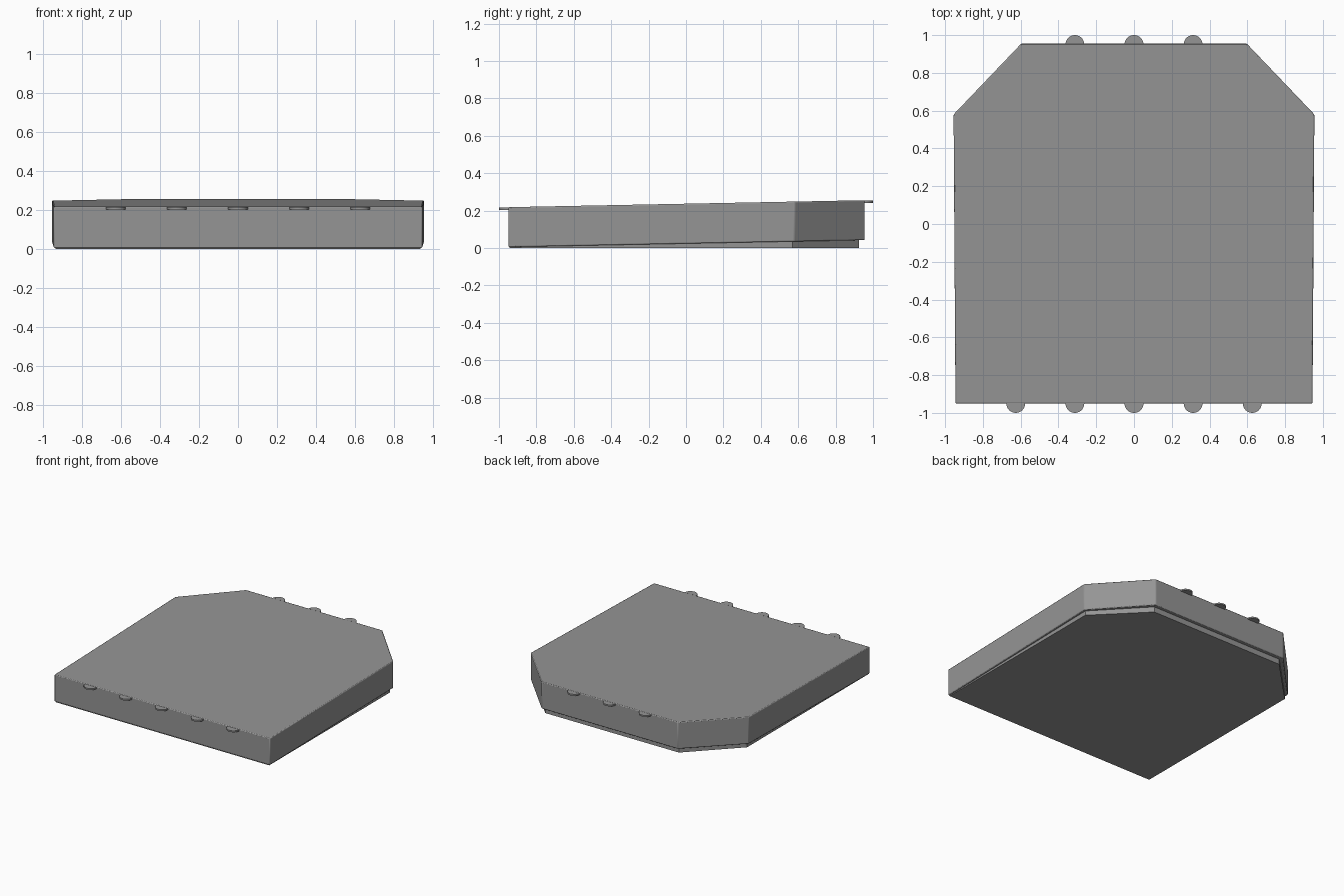
import bpy, bmesh, math

if "Cube" in bpy.data.objects:
    bpy.data.objects.remove(bpy.data.objects["Cube"])

grey = bpy.data.materials.new("mid grey")
grey.use_nodes = True
COLOUR = (0.3, 0.3, 0.3, 1)
grey.diffuse_color = COLOUR
grey.node_tree.nodes["Principled BSDF"].inputs["Base Color"].default_value = COLOUR


def slab(name, half_outline, bottom, top, bevel=0):
    """Closed slab from the left half of an outline; bottom and top give z for each y."""
    outline = half_outline + [(-x, y) for x, y in reversed(half_outline)]
    bm = bmesh.new()
    low = [bm.verts.new((x, y, bottom(y))) for x, y in outline]
    high = [bm.verts.new((x, y, top(y))) for x, y in outline]
    bm.faces.new(reversed(low))
    bm.faces.new(high)
    for i in range(len(outline)):
        j = (i + 1) % len(outline)
        bm.faces.new((low[i], low[j], high[j], high[i]))
    bmesh.ops.recalc_face_normals(bm, faces=bm.faces)
    mesh = bpy.data.meshes.new(name)
    bm.to_mesh(mesh)
    bm.free()
    mesh.materials.append(grey)
    obj = bpy.data.objects.new(name, mesh)
    bpy.context.collection.objects.link(obj)
    if bevel:
        mod = obj.modifiers.new("soft edges", "BEVEL")
        mod.width = bevel
        mod.segments = 2
    return obj


def slope(z):
    """Height of a surface that rises gently towards the back."""
    return lambda y: z + 0.0195 * y


def level(z):
    return lambda y: z


# Main tilted body with two cut back corners
slab("main_body", [(0.945, -0.95), (0.955, 0.58), (0.597, 0.955)],
     slope(0.024), slope(0.237), bevel=0.006)

# Slightly smaller base that sits level on the ground
slab("base", [(0.935, -0.945), (0.935, 0.57), (0.585, 0.925)],
     level(0), slope(0.03))


# Half-round tabs along the front and back edges
def tab(name, x, edge_y, z, direction):
    half = [(0.05 * math.cos(a), direction * 0.05 * math.sin(a))
            for a in (math.pi / 2 * i / 8 for i in range(8))]
    half.append((0.001, direction * 0.05))
    half.insert(0, (0.05, -direction * 0.02))
    obj = slab(name, half, level(0), level(0.012))
    obj.location = (x, edge_y, z)


for i in range(-2, 3):
    tab(f"front_tab_{i + 3}", 0.313 * i, -0.95, 0.204, -1)
for i in range(-1, 2):
    tab(f"back_tab_{i + 2}", 0.313 * i, 0.95, 0.242, 1)

# Smooth shading with crisp edges
for obj in bpy.data.objects:
    if obj.type == "MESH" and obj.name.split("_")[0] in ("main", "front", "back"):
        bpy.ops.object.select_all(action="DESELECT")
        obj.select_set(True)
        bpy.context.view_layer.objects.active = obj
        bpy.ops.object.shade_smooth_by_angle(angle=math.radians(40))
